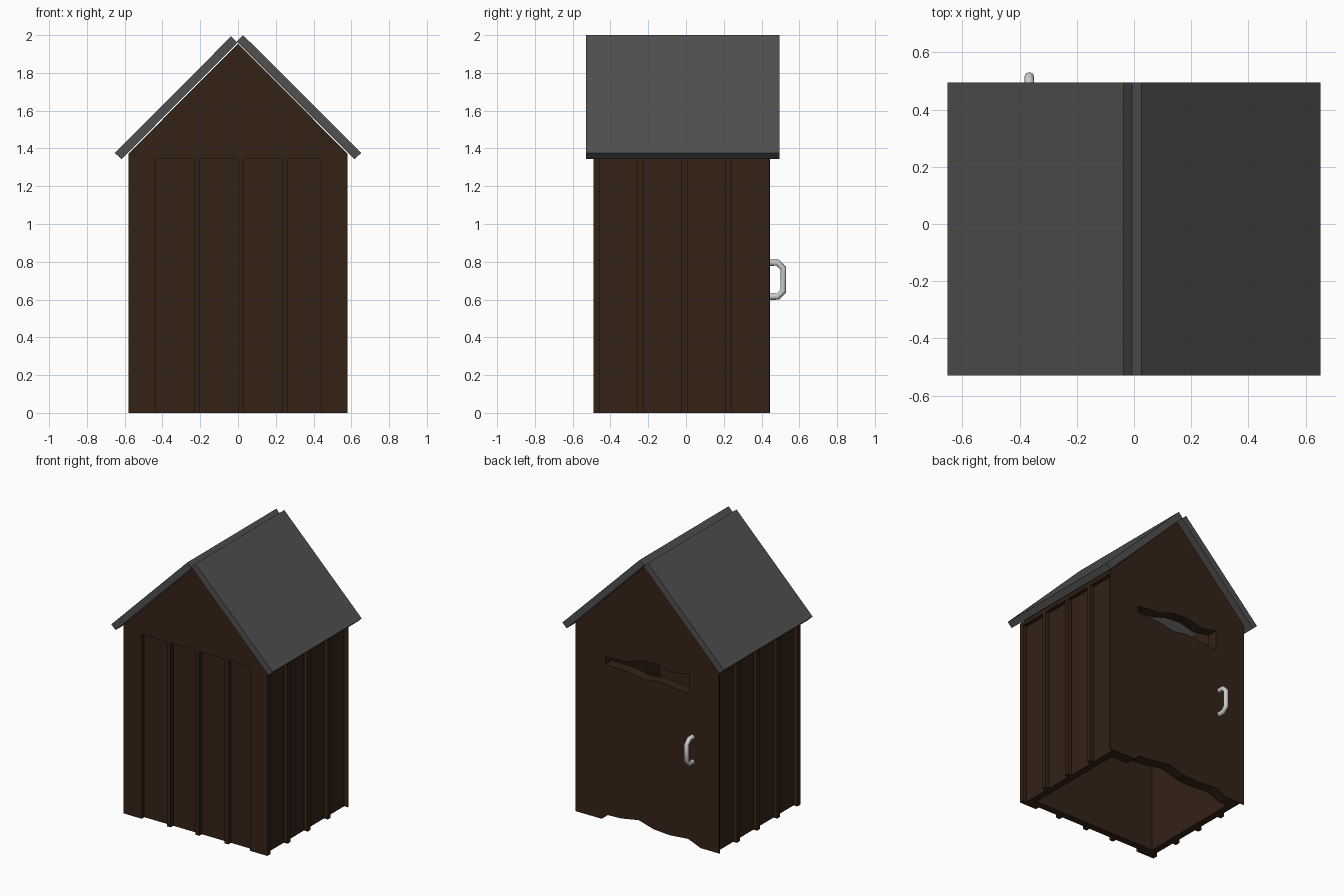
import bpy, bmesh
from mathutils import Vector

if "Cube" in bpy.data.objects:
    bpy.data.objects.remove(bpy.data.objects["Cube"])


def material(name, rgb):
    m = bpy.data.materials.new(name)
    m.diffuse_color = (*rgb, 1)
    m.use_nodes = True
    m.node_tree.nodes["Principled BSDF"].inputs["Base Color"].default_value = m.diffuse_color
    return m


WOOD = material("dark_wood", (0.035, 0.016, 0.008))
SLATE = material("slate", (0.08, 0.08, 0.08))


def prism(name, profile, y0, y1, mat=None):
    """Extrude an x-z outline from y0 to y1."""
    bm = bmesh.new()
    face = bm.faces.new([bm.verts.new((x, y0, z)) for x, z in profile])
    ext = bmesh.ops.extrude_face_region(bm, geom=[face])["geom"]
    bmesh.ops.translate(bm, vec=Vector((0, y1 - y0, 0)),
                        verts=[v for v in ext if isinstance(v, bmesh.types.BMVert)])
    bmesh.ops.recalc_face_normals(bm, faces=bm.faces)
    mesh = bpy.data.meshes.new(name)
    bm.to_mesh(mesh)
    bm.free()
    ob = bpy.data.objects.new(name, mesh)
    bpy.context.collection.objects.link(ob)
    if mat:
        mesh.materials.append(mat)
    return ob


def box(name, x0, x1, y0, y1, z0, z1):
    return prism(name, [(x0, z0), (x1, z0), (x1, z1), (x0, z1)], y0, y1)


# Solid gabled body, carved below
W, F, B, T, D = 0.58, -0.49, 0.445, 0.08, 0.03
body = prism("plank_walls", [(-W, 0), (W, 0), (W, 1.372), (0, 1.955), (-W, 1.372)], F, B, WOOD)

# Hollow interior, open below and up to the roof
cutters = [box("interior_cutter", -W + T, W - T, F + T, B - T, -0.1, 2.1)]

# Recessed boards between the ribs on the front and both sides
for a, b in [(-0.435, -0.23), (-0.2, 0.0), (0.03, 0.235), (0.265, 0.44)]:
    cutters.append(box("front_board_cutter", a, b, F - 0.1, F + D, -0.1, 1.345))
for a in (-0.455, -0.223, 0.009, 0.241):
    for s in (-1, 1):
        x = sorted((s * (W - D), s * (W + 0.1)))
        cutters.append(box("side_board_cutter", *x, a, a + 0.198, -0.1, 1.345))

# Ragged window slot and worn lower edge in the back wall
window = [(0.34, 1.135), (0.15, 1.13), (0.03, 1.105), (-0.09, 1.125), (-0.21, 1.11), (-0.34, 1.1),
          (-0.34, 1.245), (-0.21, 1.22), (-0.09, 1.25), (0.04, 1.24), (0.16, 1.2), (0.34, 1.188)]
worn = [(0.37, -0.1), (0.37, 0.0), (0.32, 0.04), (0.21, 0.045), (0.07, 0.07), (-0.05, 0.036),
        (-0.18, 0.027), (-0.33, 0.04), (-0.43, 0.0), (-0.43, -0.1)]
cutters += [prism("window_cutter", window, B - 0.2, B + 0.1),
            prism("worn_edge_cutter", worn, B - 0.2, B + 0.1)]

for c in cutters:
    c.hide_render = True
    mod = body.modifiers.new("carve", "BOOLEAN")
    mod.operation, mod.solver, mod.object = "DIFFERENCE", "EXACT", c

# Bake the carving and discard the cutters
bpy.context.view_layer.update()
carved = bpy.data.meshes.new_from_object(body.evaluated_get(bpy.context.evaluated_depsgraph_get()))
body.modifiers.clear()
body.data = carved
for c in cutters:
    bpy.data.objects.remove(c)

# Two roof slabs that meet at the ridge
prism("left_roof", [(-0.652, 1.376), (-0.617, 1.343), (-0.003, 1.96), (-0.037, 1.993)], -0.53, 0.495, SLATE)
prism("right_roof", [(0.652, 1.376), (0.617, 1.343), (-0.007, 1.967), (0.027, 2.0)], -0.53, 0.495, SLATE)

# Bent tube handle on the back
curve = bpy.data.curves.new("door_handle", "CURVE")
curve.dimensions = "3D"
curve.bevel_depth = 0.017
curve.bevel_resolution = 2
curve.use_fill_caps = True
path = [(0.43, 0.795), (0.485, 0.795), (0.515, 0.765), (0.515, 0.645), (0.485, 0.615), (0.43, 0.615)]
spline = curve.splines.new("POLY")
spline.points.add(len(path) - 1)
for p, (y, z) in zip(spline.points, path):
    p.co = (-0.366, y, z, 1)
handle = bpy.data.objects.new("door_handle", curve)
bpy.context.collection.objects.link(handle)
